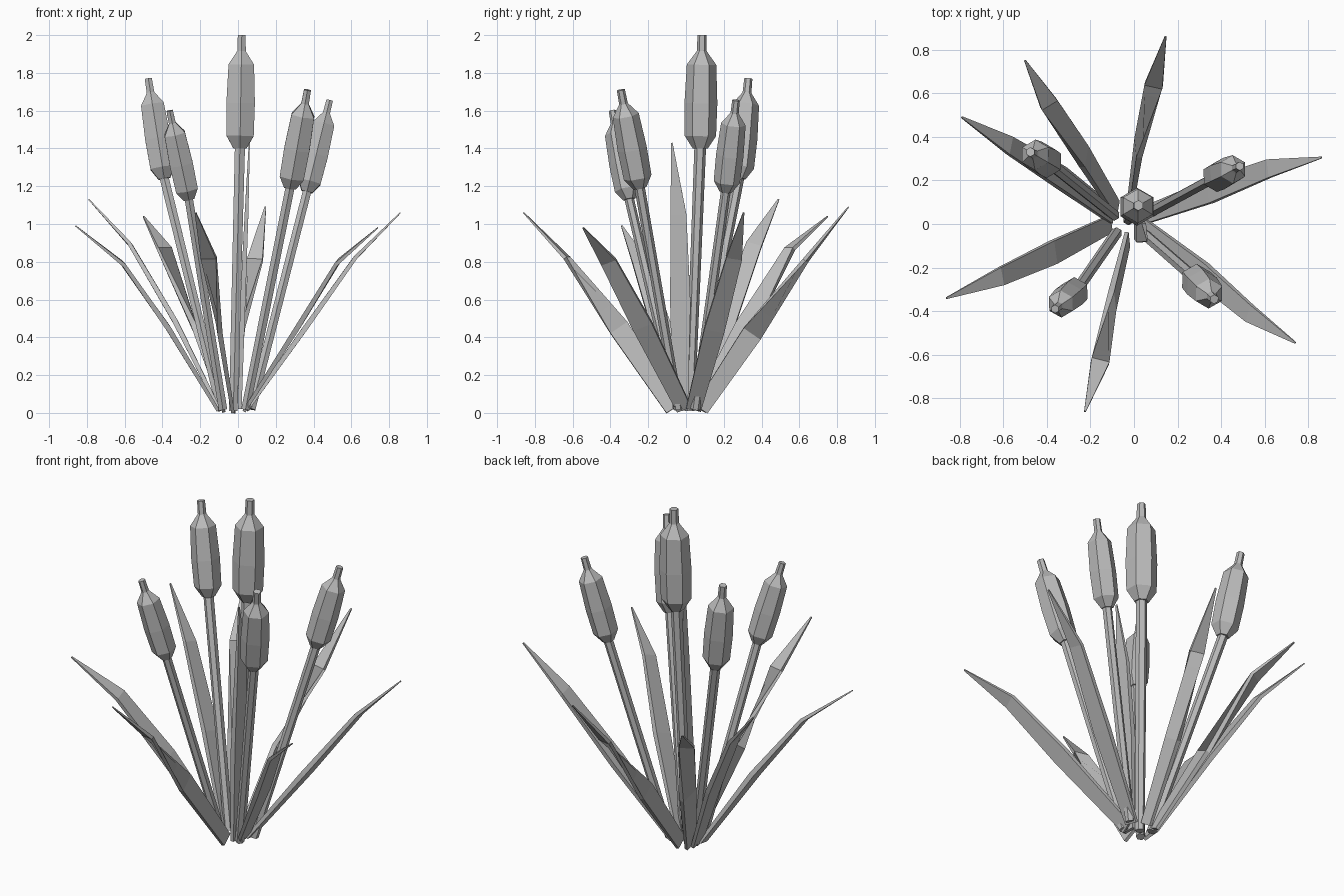
import bpy, math
from mathutils import Vector

if "Cube" in bpy.data.objects:
    bpy.data.objects.remove(bpy.data.objects["Cube"])

grey = bpy.data.materials.new("reed_grey")
grey.diffuse_color = (0.5, 0.5, 0.5, 1)
grey.use_nodes = True
grey.node_tree.nodes["Principled BSDF"].inputs["Base Color"].default_value = grey.diffuse_color


def make(name, verts, faces):
    mesh = bpy.data.meshes.new(name)
    mesh.from_pydata(verts, [], faces)
    mesh.materials.append(grey)
    mesh.update()
    bpy.context.collection.objects.link(bpy.data.objects.new(name, mesh))


def skin(name, verts, sides):
    """Join equal rings of vertices into a capped tube."""
    faces = [tuple(reversed(range(sides)))]
    for k in range(len(verts) // sides - 1):
        for i in range(sides):
            a, b = k * sides + i, k * sides + (i + 1) % sides
            faces.append((a, b, b + sides, a + sides))
    faces.append(tuple(range(len(verts) - sides, len(verts))))
    make(name, verts, faces)


def lathe(name, start, end, profile, sides=6):
    """Hexagonal solid along start-end; profile holds (fraction, radius)."""
    start, end = Vector(start), Vector(end)
    axis = end - start
    d = axis.normalized()
    u = (Vector((0, 1, 0)) - d * d.y).normalized()
    v = d.cross(u)
    verts = []
    for t, r in profile:
        for i in range(sides):
            a = 2 * math.pi * i / sides
            verts.append(start + axis * t + (u * math.cos(a) + v * math.sin(a)) * r)
    skin(name, verts, sides)


def leaf(name, base, mid, bend, tip):
    """Thin blade, widening to the middle; front and back ones twist at the bend."""
    pts = [Vector(p) for p in (base, mid, bend, tip)]
    out = pts[3] - pts[0]
    side = Vector((0, 1, 0))
    turned = side
    if abs(out.y) > abs(out.x) and abs(out.y) > 0.1:
        turned = Vector((-out.y, out.x, 0)).normalized()
        if turned.y < 0:
            turned = -turned
    verts = []
    sizes = ((0.04, 0.009), (0.054, 0.014), (0.042, 0.010), (0.004, 0.003))
    for i, (half, thick) in enumerate(sizes):
        d = (pts[min(i + 1, 3)] - pts[max(i - 1, 0)]).normalized()
        w = side if i < 2 else turned
        w = (w - d * w.dot(d)).normalized()
        n = d.cross(w) * thick
        w = w * half
        verts += [pts[i] + w + n, pts[i] - w + n, pts[i] - w - n, pts[i] + w - n]
    skin(name, verts, 4)


# Reeds: stem foot, bottom of the seed head, tip of the spike
reeds = [
    ((-0.025, 0.02, 0.01), (0.01, 0.075, 1.40), (0.02, 0.085, 2.00)),
    ((-0.09, 0.04, 0.02), (-0.39, 0.28, 1.24), (-0.475, 0.33, 1.77)),
    ((0.07, 0.05, 0.02), (0.365, 0.21, 1.17), (0.485, 0.265, 1.655)),
    ((0.04, -0.04, 0.02), (0.275, -0.245, 1.19), (0.368, -0.345, 1.71)),
    ((-0.08, -0.04, 0.02), (-0.26, -0.30, 1.13), (-0.362, -0.39, 1.60)),
]
for n, (foot, neck, tip) in enumerate(reeds, 1):
    s = (Vector(tip) - Vector(neck)).length / 0.6
    lathe(f"stem_{n}", foot, neck, [(0, 0.026), (1, 0.031 * s)])
    lathe(f"seed_head_{n}", neck, tip,
          [(0, 0.04 * s), (0.11, 0.083 * s), (0.4, 0.087 * s), (0.74, 0.078 * s),
           (0.84, 0.034 * s), (0.86, 0.026 * s), (1, 0.024 * s)])

# Leaves: foot, widest point, bend, tip
leaves = [
    ((-0.02, 0.08, 0.02), (0.02, 0.35, 0.42), (0.09, 0.635, 0.81), (0.145, 0.86, 1.09)),
    ((-0.08, 0.07, 0.02), (-0.23, 0.31, 0.45), (-0.39, 0.55, 0.87), (-0.50, 0.75, 1.04)),
    ((-0.10, 0.04, 0.02), (-0.33, 0.21, 0.48), (-0.57, 0.36, 0.89), (-0.79, 0.49, 1.13)),
    ((-0.11, 0.0, 0.02), (-0.37, -0.13, 0.45), (-0.61, -0.24, 0.79), (-0.86, -0.34, 0.99)),
    ((-0.03, -0.07, 0.02), (-0.10, -0.355, 0.45), (-0.155, -0.63, 0.82), (-0.225, -0.86, 1.06)),
    ((0.04, -0.01, 0.02), (0.32, -0.23, 0.46), (0.53, -0.41, 0.80), (0.74, -0.545, 0.98)),
    ((0.05, 0.04, 0.02), (0.35, 0.15, 0.44), (0.62, 0.255, 0.82), (0.86, 0.305, 1.06)),
    ((0.01, -0.03, 0.02), (0.025, -0.03, 0.58), (0.045, -0.04, 1.05), (0.06, -0.075, 1.43)),
]
for n, points in enumerate(leaves, 1):
    leaf(f"leaf_{n}", *points)
